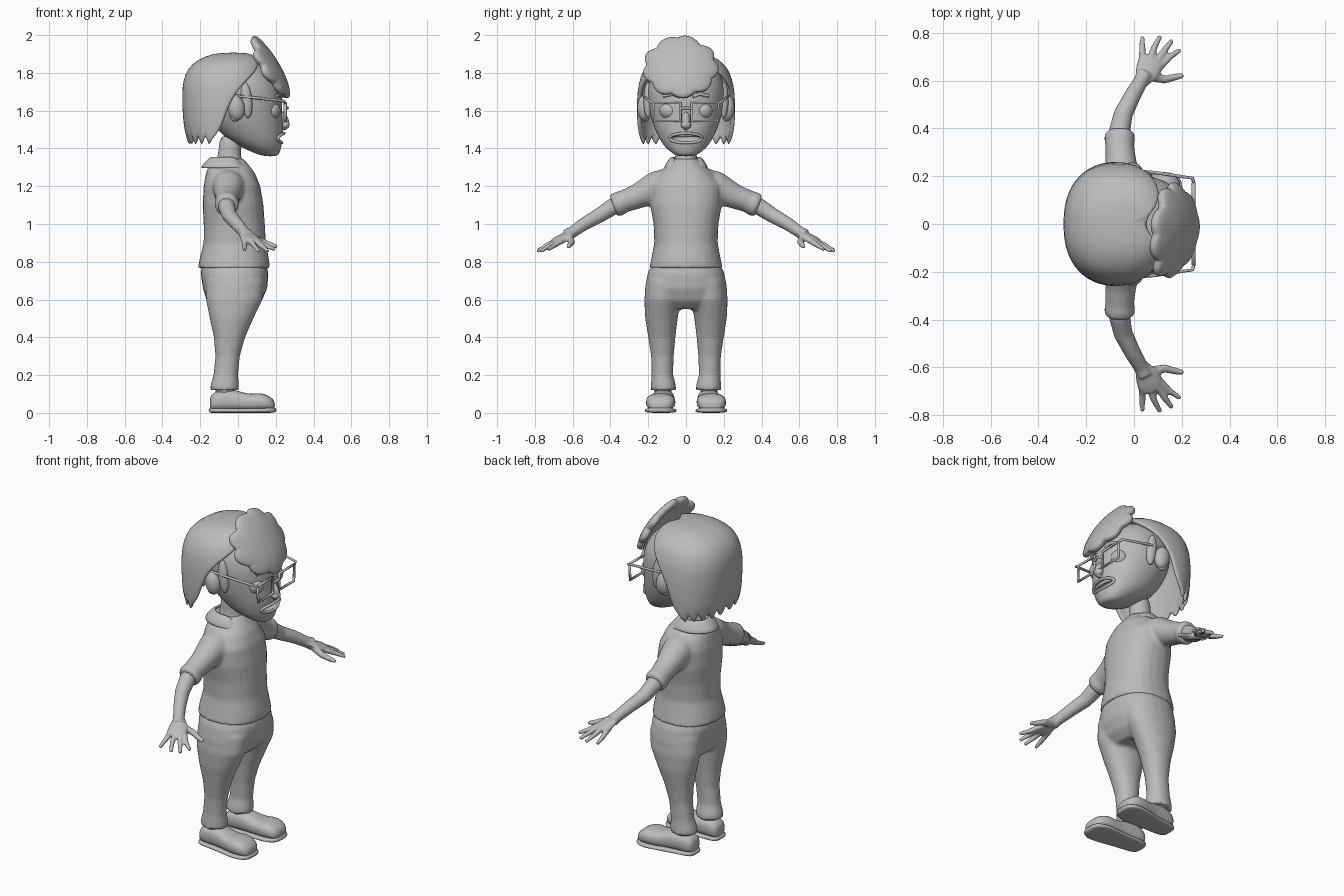
import bpy, bmesh, math
from mathutils import Vector, Matrix

if "Cube" in bpy.data.objects:
    bpy.data.objects.remove(bpy.data.objects["Cube"])

grey = bpy.data.materials.new("plain grey")
grey.use_nodes = True
grey.diffuse_color = (0.5, 0.5, 0.5, 1)
grey.node_tree.nodes["Principled BSDF"].inputs["Base Color"].default_value = grey.diffuse_color
SIDES = (("left", 1), ("right", -1))


def finish(name, bm, subsurf=0, voxel=0, solid=0):
    bmesh.ops.recalc_face_normals(bm, faces=bm.faces)
    for f in bm.faces:
        f.smooth = True
    mesh = bpy.data.meshes.new(name)
    bm.to_mesh(mesh)
    bm.free()
    ob = bpy.data.objects.new(name, mesh)
    bpy.context.collection.objects.link(ob)
    mesh.materials.append(grey)
    if solid:
        m = ob.modifiers.new("thickness", "SOLIDIFY")
        m.thickness, m.offset = solid, 0
    if subsurf:
        m = ob.modifiers.new("round", "SUBSURF")
        m.levels = m.render_levels = subsurf
    if voxel:
        m = ob.modifiers.new("blend", "REMESH")
        m.mode, m.voxel_size, m.use_smooth_shade = "VOXEL", voxel, True
        m = ob.modifiers.new("soften", "SMOOTH")
        m.factor, m.iterations = 0.5, 5
    return ob


def power(v, p):
    return math.copysign(abs(v) ** p, v)


def skin(bm, rings, closed=True, caps=True):
    rows = [[bm.verts.new(p) for p in ring] for ring in rings]
    n = len(rows[0])
    for a, b in zip(rows, rows[1:]):
        for i in range(n if closed else n - 1):
            j = (i + 1) % n
            bm.faces.new((a[i], a[j], b[j], b[i]))
    if caps:
        bm.faces.new(rows[0])
        bm.faces.new(rows[-1])


def ring(c, u, v, p=1, n=24):
    angles = [math.tau * i / n for i in range(n)]
    return [Vector(c) + Vector(u) * power(math.cos(a), p) + Vector(v) * power(math.sin(a), p) for a in angles]


def stack(bm, rows, p=1, s=1):
    """Horizontal rings: z, x from, x to, y centre, half width."""
    skin(bm, [ring(((a + b) / 2, y * s, z), ((b - a) / 2, 0, 0), (0, w, 0), p) for z, a, b, y, w in rows])


def tube(bm, pts, s=1, n=16, flat=1):
    """Tube through x, y, z, radius points; flat squeezes its height."""
    ps = [Vector((x, y * s, z)) for x, y, z, r in pts]
    rings = []
    for i, p in enumerate(ps):
        t = (ps[min(i + 1, len(ps) - 1)] - ps[max(i - 1, 0)]).normalized()
        u = t.cross(Vector((0, 0, 1))).normalized()
        rings.append(ring(p, u * pts[i][3], u.cross(t) * pts[i][3] * flat, n=n))
    skin(bm, rings)


def ball(name, c, r, tilt=0):
    bm = bmesh.new()
    m = Matrix.Translation(c) @ Matrix.Rotation(tilt, 4, "Y") @ Matrix.Diagonal((*r, 1))
    bmesh.ops.create_uvsphere(bm, u_segments=24, v_segments=16, radius=1, matrix=m)
    return finish(name, bm)


def wire(name, pts, r, cyclic=False, res=3):
    cu = bpy.data.curves.new(name, "CURVE")
    cu.dimensions, cu.bevel_depth, cu.bevel_resolution = "3D", r, res
    sp = cu.splines.new("POLY")
    sp.points.add(len(pts) - 1)
    for q, p in zip(sp.points, pts):
        q.co = (*p, 1)
    sp.use_cyclic_u, cu.use_fill_caps = cyclic, True
    ob = bpy.data.objects.new(name, cu)
    bpy.context.collection.objects.link(ob)
    cu.materials.append(grey)


# Shirt with short sleeves
bm = bmesh.new()
stack(bm, [(.765, -.212, .168, 0, .195), (.81, -.205, .165, 0, .185), (.9, -.182, .148, 0, .168),
           (1, -.182, .142, 0, .172), (1.1, -.187, .135, 0, .19), (1.2, -.182, .118, 0, .19),
           (1.27, -.17, .09, 0, .145), (1.31, -.155, .06, 0, .1), (1.345, -.14, .03, 0, .07)], .88)
for side, s in SIDES:
    tube(bm, [(-.05, .06, 1.22, .085), (-.05, .16, 1.195, .085), (-.055, .26, 1.145, .066),
              (-.06, .33, 1.12, .06), (-.06, .36, 1.105, .066), (-.06, .385, 1.095, .06)], s)
finish("shirt", bm, voxel=.011)

# Shirt collar, open at the front
def collar_edge(rx, ry, z, drop):
    arc = [math.radians(14 + 332 * i / 32) for i in range(33)]
    return [(-.05 + rx * math.cos(a), ry * math.sin(a), z - drop * max(0, math.cos(a)) ** 3) for a in arc]

bm = bmesh.new()
skin(bm, [collar_edge(.085, .068, 1.355, .09), collar_edge(.11, .09, 1.335, .1),
          collar_edge(.145, .115, 1.295, .075)], closed=False, caps=False)
finish("collar", bm, solid=.014, subsurf=1)

# Trousers
bm = bmesh.new()
stack(bm, [(.79, -.19, .15, 0, .18), (.74, -.198, .162, 0, .203), (.66, -.186, .155, 0, .218),
           (.59, -.165, .125, 0, .21), (.55, -.13, .08, 0, .15)], .85)
for side, s in SIDES:
    stack(bm, [(.7, -.17, .14, .11, .1), (.6, -.17, .13, .125, .096), (.5, -.15, .082, .13, .086),
               (.4, -.128, .038, .128, .072), (.3, -.12, .01, .125, .06), (.2, -.13, 0, .125, .057),
               (.15, -.145, .005, .12, .066), (.12, -.148, .005, .12, .068)], .95, s)
finish("trousers", bm, voxel=.011)

# Arms and hands
fingers = [[(.035, .67, .915, .017), (.035, .73, .885, .014), (.035, .785, .862, .010)],
           [(.065, .68, .915, .017), (.085, .74, .885, .014), (.11, .787, .855, .010)],
           [(.09, .67, .915, .017), (.13, .73, .88, .014), (.16, .77, .855, .010)],
           [(.1, .65, .915, .017), (.15, .7, .885, .014), (.195, .73, .865, .010)],
           [(.06, .62, .93, .022), (.13, .605, .905, .018), (.17, .615, .89, .015), (.207, .622, .88, .011)]]
for side, s in SIDES:
    bm = bmesh.new()
    tube(bm, [(-.06, .33, 1.115, .048), (-.06, .39, 1.09, .045), (-.045, .46, 1.045, .04),
              (-.005, .54, 1, .035), (.03, .6, .958, .031), (.045, .63, .94, .035)], s)
    tube(bm, [(.03, .59, .962, .028), (.052, .63, .938, .05), (.068, .67, .917, .056),
              (.08, .695, .905, .048)], s, flat=.4)
    for f in fingers:
        tube(bm, f, s, n=10)
    finish(side + "_arm", bm, voxel=.006)

# Shoes, each an upper over a sole
def shoe(name, rows, s, p):
    bm = bmesh.new()
    skin(bm, [ring((x, y * s, (lo + hi) / 2), (0, w, 0), (0, 0, (hi - lo) / 2), p) for x, y, w, lo, hi in rows])
    finish(name, bm, subsurf=1)

for side, s in SIDES:
    shoe(side + "_shoe", [(-.15, .118, .035, .02, .08), (-.135, .118, .055, .01, .105),
                          (-.09, .12, .062, .01, .125), (-.01, .124, .062, .01, .122),
                          (.05, .13, .07, .01, .1), (.085, .133, .077, .01, .103),
                          (.13, .135, .08, .01, .106), (.175, .136, .068, .01, .085),
                          (.196, .136, .04, .015, .06)], s, .8)
    shoe(side + "_sole", [(-.156, .118, .04, 0, .026), (-.13, .118, .064, 0, .026), (-.03, .124, .066, 0, .024),
                          (.05, .13, .078, 0, .024), (.13, .135, .088, 0, .026),
                          (.18, .136, .072, 0, .028), (.204, .136, .04, .004, .028)], s, .6)
    bm = bmesh.new()
    stack(bm, [(.08, -.12, -.015, .12, .045), (.2, -.12, -.015, .122, .045)], 1, s)
    finish(side + "_ankle", bm)

# Neck and head
bm = bmesh.new()
stack(bm, [(1.27, -.13, .05, 0, .075), (1.34, -.115, .02, 0, .06), (1.39, -.1, .01, 0, .052),
           (1.48, -.1, .04, 0, .065)])
finish("neck", bm, subsurf=1)

bm = bmesh.new()
stack(bm, [(1.358, .14, .205, 0, .04), (1.375, .085, .222, 0, .075), (1.41, .01, .23, 0, .115),
           (1.45, -.06, .238, 0, .142), (1.51, -.12, .242, 0, .17), (1.58, -.16, .235, 0, .192),
           (1.66, -.19, .238, 0, .206), (1.74, -.19, .225, 0, .205), (1.82, -.16, .175, 0, .175),
           (1.87, -.1, .09, 0, .11)], .95)
head = finish("head", bm, subsurf=2)
cutter = ball("mouth_cutter", (.23, 0, 1.455), (.07, .085, .026))
cutter.hide_render = True
cutter.hide_set(True)
cut = head.modifiers.new("mouth", "BOOLEAN")
cut.operation, cut.object = "DIFFERENCE", cutter

# Face details
def face_x(y):
    return .1 + .135 * math.sqrt(1 - (y / .145) ** 2)

turn = [math.tau * i / 32 for i in range(32)]
wire("lips", [(face_x(.085 * math.cos(a)) + .003 + .006 * math.sin(a), .085 * math.cos(a),
               1.455 + .025 * math.sin(a)) for a in turn], .008, True)
ys = [.07 * (i / 6 - 1) for i in range(13)]
wire("upper_teeth", [(face_x(y) - .012, y, 1.47) for y in ys], .01)
ball("nose", (.235, 0, 1.545), (.034, .024, .05), -.3)
ball("nose_tip", (.25, 0, 1.525), (.024, .028, .022))
for side, s in SIDES:
    ball(side + "_eye", (.175, .088 * s, 1.6), (.05, .052, .05))
    ball(side + "_ear", (-.01, .222 * s, 1.615), (.045, .036, .068), -.15)
    ball(side + "_earlobe", (-.015, .215 * s, 1.57), (.03, .022, .028))
    ball(side + "_sideburn", (.045, .2 * s, 1.655), (.03, .025, .095), -.1)
    wire(side + "_eyebrow", [(.232, .035 * s, 1.675), (.225, .07 * s, 1.688), (.205, .12 * s, 1.678)], .009)

    # Square spectacles
    wire(side + "_lens_frame", [(.25, y * s, z) for y, z in ((.03, 1.545), (.168, 1.545), (.172, 1.642), (.03, 1.642))],
         .0085, True, 1)
    wire(side + "_temple", [(.25, .172 * s, 1.64), (.245, .192 * s, 1.65), (.09, .215 * s, 1.668),
                            (-.03, .225 * s, 1.68)], .0075, False, 1)
wire("spectacle_bridge", [(.25, -.03, 1.61), (.262, 0, 1.615), (.25, .03, 1.61)], .0075)

# Hair shell: arcs around the back, ending at a front hairline, with a jagged hem
hair = [(1.42, -.255, .1, .238, -.13), (1.49, -.272, .12, .245, -.1), (1.56, -.28, .15, .25, -.07),
        (1.65, -.285, .16, .25, -.04), (1.73, -.284, .165, .245, .015), (1.79, -.27, .16, .228, .08),
        (1.84, -.24, .14, .198, .11), (1.88, -.17, .1, .14, .09), (1.897, -.09, .06, .07, .055)]
rings, n, p = [], 41, .85
for k, (z, back, front, w, line) in enumerate(hair):
    c, r = (back + front) / 2, (front - back) / 2
    limit = math.acos(power((c - line) / r, 1 / p))
    arc = []
    for i in range(n):
        a = limit * (2 * i / (n - 1) - 1)
        hem = (.06 * abs(i % 4 - 2) / 2 - .01) if k == 0 else 0
        arc.append((c - r * power(math.cos(a), p), w * power(math.sin(a), p), z + hem))
    rings.append(arc)
bm = bmesh.new()
skin(bm, rings, closed=False, caps=False)
bm.verts.ensure_lookup_table()
bm.faces.new(bm.verts[-n:])
finish("hair", bm, solid=.022, subsurf=1)

# Fringe: a scalloped, curved tuft rising above the crown
rings = []
for k in range(1, 8):
    f, row = k / 7, []
    for i in range(96):
        a = math.tau * i / 96
        r = f * (1 + f * f * (.14 * abs(math.cos(a * 4.5 + .4)) - .05))
        r *= 1 + .1 * f * math.exp(-((a - 1.62) / .3) ** 2)
        y, z = -.028 + .185 * r * math.cos(a), 1.825 + .148 * r * math.sin(a)
        h = z - 1.8
        row.append((.222 - .5 * h - h * h - 1.5 * y * y - .015 * f ** 4, y, z))
    rings.append(row)
bm = bmesh.new()
skin(bm, rings, caps=False)
bm.verts.ensure_lookup_table()
bm.faces.new(bm.verts[:96])
finish("fringe", bm, solid=.04, subsurf=1)
